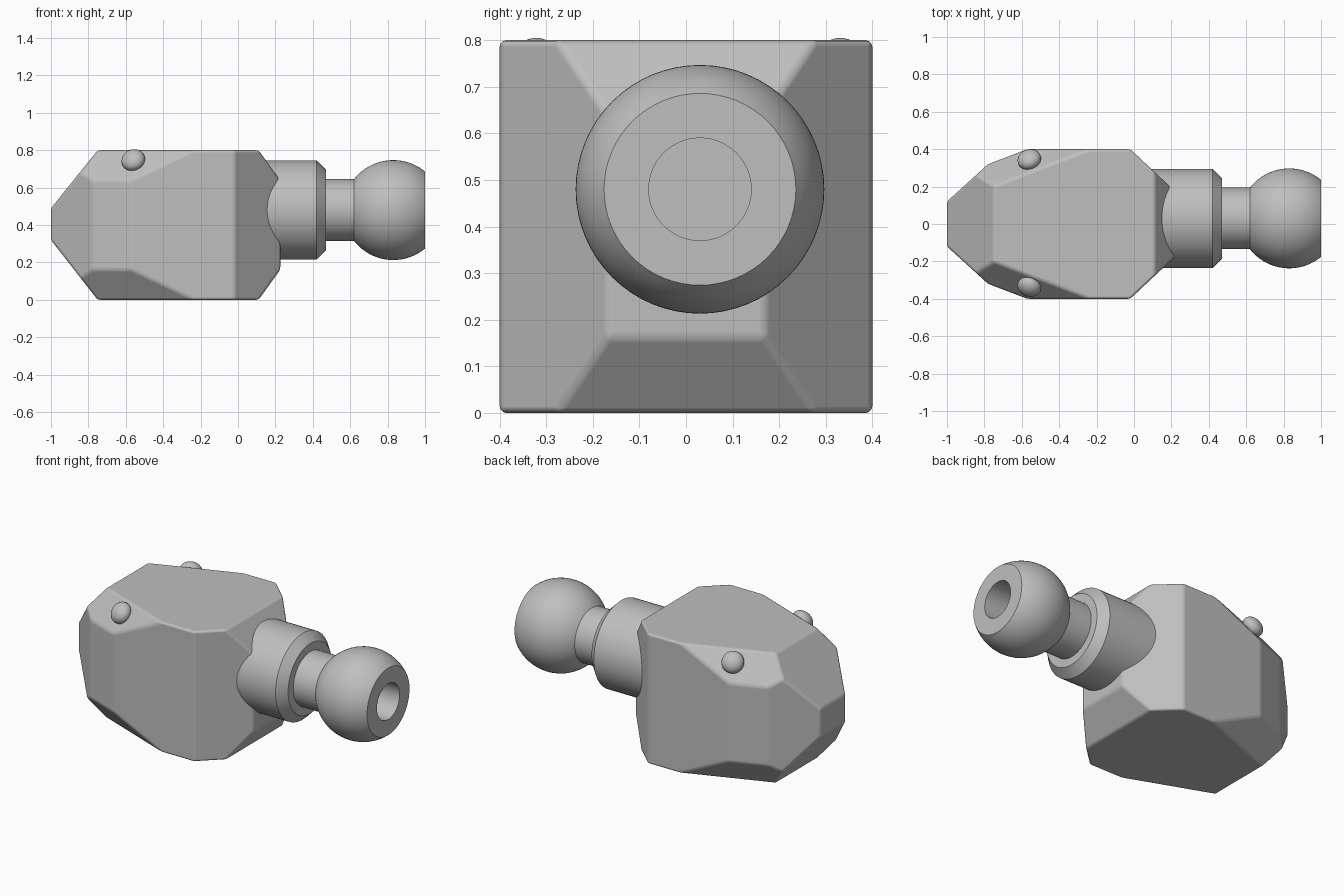
import bpy, bmesh, math
from mathutils import Vector, Matrix

if "Cube" in bpy.data.objects:
    bpy.data.objects.remove(bpy.data.objects["Cube"], do_unlink=True)

grey = bpy.data.materials.new("plain grey")
grey.use_nodes = True
colour = (0.52, 0.52, 0.52, 1)
grey.diffuse_color = colour
grey.node_tree.nodes["Principled BSDF"].inputs["Base Color"].default_value = colour


def finish(name, bm):
    bmesh.ops.recalc_face_normals(bm, faces=bm.faces)
    mesh = bpy.data.meshes.new(name)
    bm.to_mesh(mesh)
    bm.free()
    obj = bpy.data.objects.new(name, mesh)
    bpy.context.collection.objects.link(obj)
    mesh.materials.append(grey)
    bpy.ops.object.select_all(action="DESELECT")
    obj.select_set(True)
    bpy.context.view_layer.objects.active = obj
    return obj


def smooth(angle):
    bpy.ops.object.shade_smooth_by_angle(angle=math.radians(angle))


# Body: a block trimmed by mirrored sloping planes
bm = bmesh.new()
block = Matrix.Translation((-0.387, 0, 0.4)) @ Matrix.Diagonal((1.226, 0.8, 0.8, 1))
bmesh.ops.create_cube(bm, size=1, matrix=block)


def slice_off(point, normal):
    bmesh.ops.bisect_plane(bm, geom=bm.verts[:] + bm.edges[:] + bm.faces[:],
                           plane_co=point, plane_no=normal, clear_outer=True)
    bmesh.ops.holes_fill(bm, edges=bm.edges[:])


corner_normal = Vector((-0.285, -0.747, 0.6))
for s in (-1, 1):
    slice_off((-0.02, 0.4 * s, 0), (0.23, 0.245 * s, 0))      # rear sides
    slice_off((-0.57, 0.4 * s, 0), (-0.08, 0.21 * s, 0))      # long side tapers
    slice_off((-0.78, 0.32 * s, 0), (-0.2, 0.22 * s, 0))      # nose sides
    slice_off((0.11, 0, 0.4 + 0.4 * s), (0.16, 0, 0.115 * s))  # rear top and bottom
# Nose top and bottom
slice_off((-0.75, 0, 0.8), (-0.31, 0, 0.25))
slice_off((-0.75, 0, 0), (-0.32, 0, -0.25))
# Corner facets
for s in (-1, 1):
    for t in (-1, 1):
        n = corner_normal
        slice_off((-0.57, 0.4 * s, 0.4 + 0.24 * t), (n.x, -n.y * s, n.z * t))
bmesh.ops.remove_doubles(bm, verts=bm.verts[:], dist=0.002)
body = finish("body", bm)
rounding = body.modifiers.new("soft edges", "BEVEL")
rounding.width = 0.014
rounding.segments = 3
rounding.limit_method = "ANGLE"
rounding.angle_limit = math.radians(15)
rounding.harden_normals = True
smooth(30)


# Turned parts along the x axis
def turned(name, profile):
    bm = bmesh.new()
    verts = [bm.verts.new((x, 0.03 + r, 0.48)) for x, r in profile]
    edges = [bm.edges.new(pair) for pair in zip(verts, verts[1:])]
    bmesh.ops.spin(bm, geom=verts + edges, cent=(0, 0.03, 0.48), axis=(1, 0, 0),
                   angle=math.tau, steps=64, use_merge=True)
    bmesh.ops.remove_doubles(bm, verts=bm.verts[:], dist=0.0005)
    finish(name, bm)
    smooth(30)


turned("collar", [(0, 0), (0, 0.265), (0.42, 0.265), (0.47, 0.215), (0.47, 0)])
turned("neck", [(0.4, 0), (0.4, 0.165), (0.66, 0.165)])

# Ball with a flat end and a bored hole
radius, centre = 0.267, 0.83
start, end = math.radians(142), math.acos(0.17 / radius)
arc = []
for i in range(25):
    a = start + (end - start) * i / 24
    arc.append((centre + radius * math.cos(a), radius * math.sin(a)))
turned("ball", arc + [(1, 0.11), (0.6, 0.11), (0.6, 0)])

# Rounded studs on the upper corner facets
for name, s, y in (("right_stud", 1, -0.335), ("left_stud", -1, 0.345)):
    bm = bmesh.new()
    n = Vector((corner_normal.x, corner_normal.y * s, corner_normal.z))
    turn = n.to_track_quat("Z", "Y").to_matrix().to_4x4()
    place = Matrix.Translation((-0.56, y, 0.747)) @ turn @ Matrix.Diagonal((0.064, 0.064, 0.047, 1))
    bmesh.ops.create_uvsphere(bm, u_segments=32, v_segments=16, radius=1, matrix=place)
    finish(name, bm)
    smooth(40)
